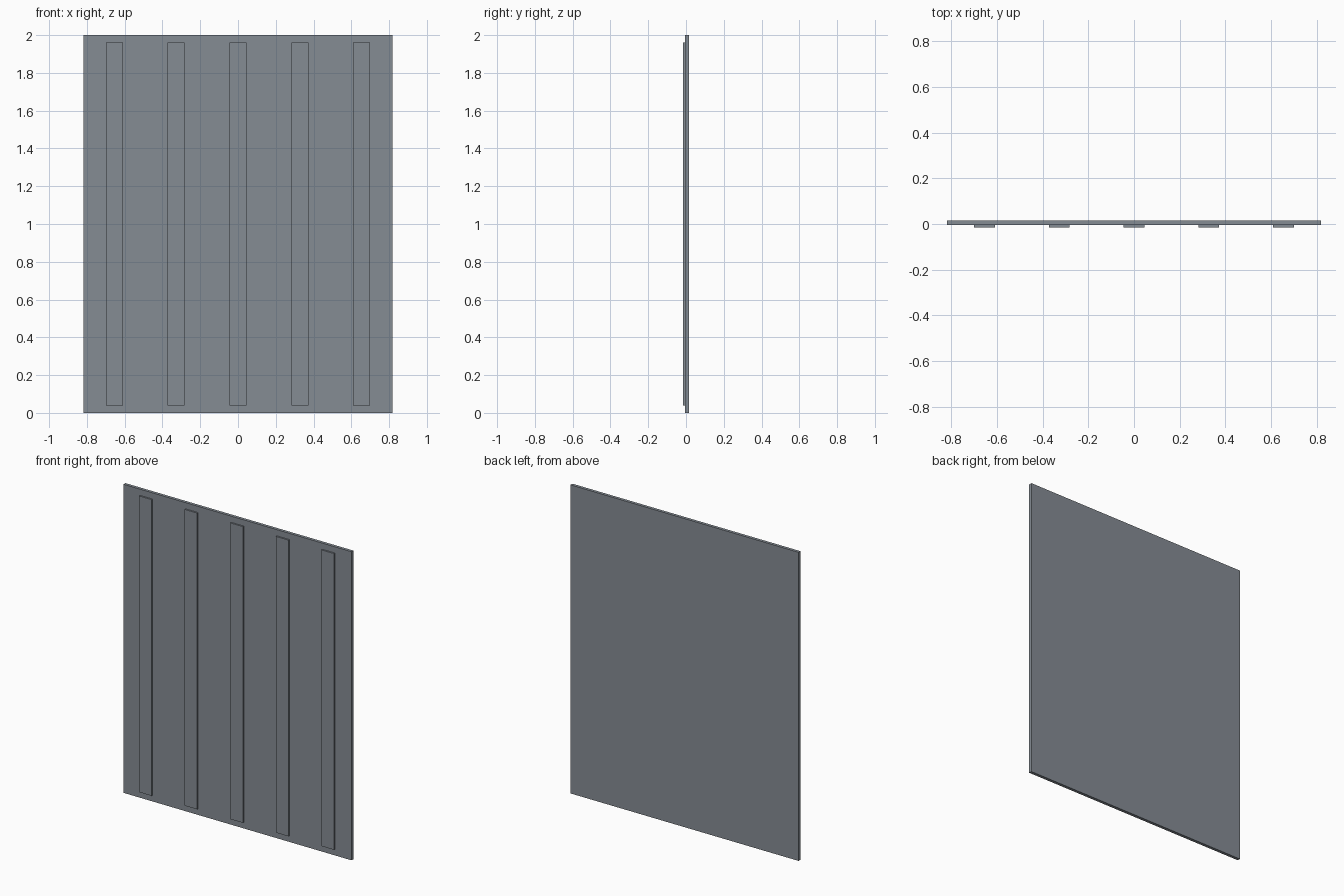
import bpy

if "Cube" in bpy.data.objects:
    bpy.data.objects.remove(bpy.data.objects["Cube"])

PITCH = 0.327        # rib spacing; the panel is five pitches wide
HEIGHT = 2.0

steel = bpy.data.materials.new("blue grey steel")
steel.diffuse_color = (0.235, 0.262, 0.296, 1)
steel.use_nodes = True
steel.node_tree.nodes["Principled BSDF"].inputs["Base Color"].default_value = steel.diffuse_color


def box(name, x0, x1, y0, y1, z0, z1):
    bpy.ops.mesh.primitive_cube_add(
        size=1, location=((x0 + x1) / 2, (y0 + y1) / 2, (z0 + z1) / 2))
    ob = bpy.context.object
    ob.name = name
    ob.scale = (x1 - x0, y1 - y0, z1 - z0)
    bpy.ops.object.transform_apply(location=False, rotation=False, scale=True)
    ob.data.materials.append(steel)
    return ob


# Flat wall sheet
box("panel_sheet", -2.5 * PITCH, 2.5 * PITCH, -0.005, 0.015, 0, HEIGHT)

# Raised vertical ribs on the front
for i in range(-2, 3):
    x = i * PITCH
    box(f"front_rib_{i + 3}", x - 0.045, x + 0.045, -0.015, -0.005, 0.04, HEIGHT - 0.04)
